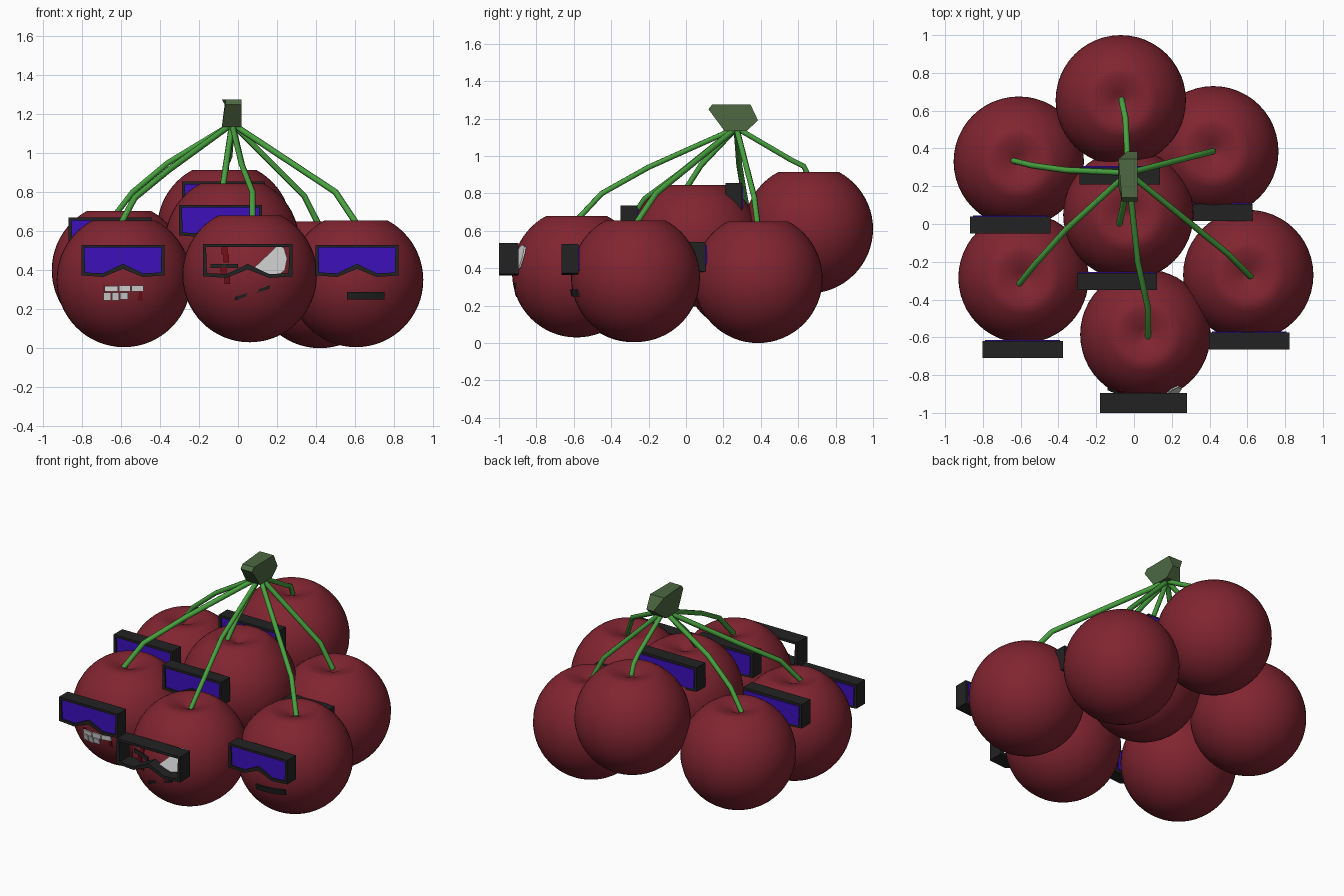
import bpy, bmesh, math
from mathutils import Vector

cube = bpy.data.objects.get("Cube")
if cube:
    bpy.data.objects.remove(cube, do_unlink=True)


def material(name, r, g, b):
    m = bpy.data.materials.new(name)
    m.use_nodes = True
    m.diffuse_color = (r, g, b, 1)
    m.node_tree.nodes["Principled BSDF"].inputs["Base Color"].default_value = (r, g, b, 1)
    return m


RED = material("cherry red", 0.22, 0.018, 0.03)
BLUE = material("lens blue", 0.045, 0.005, 0.5)
BLACK = material("frame black", 0.016, 0.016, 0.016)
STEM = material("stem green", 0.065, 0.36, 0.05)
KNOB = material("knob green", 0.075, 0.14, 0.055)
WHITE = material("eye white", 0.7, 0.7, 0.7)
SCAR = material("scar red", 0.15, 0.004, 0.008)
R = 0.345


def finish(name, bm, mat, smooth=False):
    bmesh.ops.recalc_face_normals(bm, faces=bm.faces[:])
    mesh = bpy.data.meshes.new(name)
    bm.to_mesh(mesh)
    bm.free()
    mesh.materials.append(mat)
    ob = bpy.data.objects.new(name, mesh)
    bpy.context.collection.objects.link(ob)
    if smooth:
        for p in mesh.polygons:
            p.use_smooth = True
    return ob


def cherry(name, c):
    """Sphere with a dimpled top."""
    bm = bmesh.new()
    bmesh.ops.create_uvsphere(bm, u_segments=48, v_segments=32, radius=R)
    rim = 0.16
    for v in bm.verts:
        r = math.hypot(v.co.x, v.co.y)
        if v.co.z > 0 and r < rim:
            v.co.z = math.sqrt(R * R - rim * rim) - 0.05 * (1 - r / rim) ** 2
        v.co += Vector(c)
    finish(name, bm, RED, True)


def prism(name, pts, mat, front, back):
    """Outline in x, z closed between two depth functions."""
    bm = bmesh.new()
    a = [bm.verts.new((x, front(x, z), z)) for x, z in pts]
    b = [bm.verts.new((x, back(x, z), z)) for x, z in pts]
    bm.faces.new(a)
    bm.faces.new(b[::-1])
    for i in range(len(pts)):
        j = (i + 1) % len(pts)
        bm.faces.new((a[j], a[i], b[i], b[j]))
    return finish(name, bm, mat)


def on_cherry(name, c, pts, mat, lift=0.012):
    """Thin plate following the front of a cherry."""
    def surface(x, z):
        return c[1] - math.sqrt(R * R - (x - c[0]) ** 2 - (z - c[2]) ** 2)
    prism(name, pts, mat, lambda x, z: surface(x, z) - lift,
          lambda x, z: surface(x, z) - lift + 0.009)


def box(x0, x1, z0, z1):
    return [(x0, z0), (x1, z0), (x1, z1), (x0, z1)]


OUTER = [(-1, 1), (1, 1), (1, 0.05), (0.48, 0), (0, 0.25), (-0.48, 0), (-1, 0.05)]
INNER = [(-0.93, 0.91), (0.93, 0.91), (0.91, 0.14), (0.48, 0.11), (0, 0.41),
         (-0.48, 0.11), (-0.91, 0.14)]


def goggles(name, cx, half, z0, z1, y0, y1, lens=True):
    def place(pts):
        return [(cx + u * half, z0 + v * (z1 - z0)) for u, v in pts]
    bm = bmesh.new()
    loops = [[bm.verts.new((x, y, z)) for x, z in place(pts)]
             for pts, y in ((OUTER, y0), (INNER, y0), (INNER, y1), (OUTER, y1))]
    n = len(OUTER)
    for k in range(4):
        p, q = loops[k], loops[(k + 1) % 4]
        for i in range(n):
            j = (i + 1) % n
            bm.faces.new((p[i], p[j], q[j], q[i]))
    finish(name + "_goggle_frame", bm, BLACK)
    if lens:
        prism(name + "_goggle_lens", place(INNER), BLUE,
              lambda x, z: y0 + 0.01, lambda x, z: y1 + 0.006)


def stem(name, pts):
    cu = bpy.data.curves.new(name, "CURVE")
    cu.dimensions = "3D"
    cu.bevel_depth = 0.016
    cu.bevel_resolution = 1
    cu.use_fill_caps = True
    sp = cu.splines.new("POLY")
    sp.points.add(len(pts) - 1)
    for p, co in zip(sp.points, pts):
        p.co = (*co, 1)
    cu.materials.append(STEM)
    ob = bpy.data.objects.new(name, cu)
    bpy.context.collection.objects.link(ob)


# Cherries: centre, then goggle centre x, bottom z and front y, then stem bends
FRONT, LEFT, RIGHT = (0.06, -0.585, 0.375), (0.605, -0.27, 0.35), (-0.585, -0.285, 0.35)
cherries = {
    "front": (FRONT, (0.05, 0.36, -1.0),
              [(0.02, -0.2, 0.94), (0.075, -0.45, 0.8), (0.075, -0.6, 0.64)]),
    "left": (LEFT, (0.61, 0.365, -0.665), [(0.5, -0.16, 0.8), (0.62, -0.28, 0.62)]),
    "right": (RIGHT, (-0.59, 0.365, -0.71),
              [(-0.36, -0.03, 0.91), (-0.53, -0.22, 0.77), (-0.61, -0.32, 0.62)]),
    "middle": ((-0.03, 0.05, 0.54), (-0.09, 0.57, -0.35),
               [(-0.06, 0.08, 0.95), (-0.08, -0.01, 0.81)]),
    "back_left": ((0.42, 0.385, 0.345), (0.415, 0.375, 0.015),
                  [(0.34, 0.365, 0.78), (0.42, 0.385, 0.62)]),
    "back_right": ((-0.61, 0.33, 0.4), (-0.655, 0.505, -0.05),
                   [(-0.36, 0.285, 0.95), (-0.54, 0.31, 0.8), (-0.64, 0.335, 0.67)]),
    "back": ((-0.07, 0.655, 0.61), (-0.075, 0.69, 0.21),
             [(-0.045, 0.56, 0.98), (-0.06, 0.63, 0.945), (-0.065, 0.66, 0.88)]),
}
for name, (c, (gx, gz, gy), bends) in cherries.items():
    cherry(name + "_cherry", c)
    big = name == "front"
    goggles(name, gx, 0.23 if big else 0.213, gz, gz + (0.175 if big else 0.165),
            gy, gy + (0.105 if big else 0.09), not big)
    top = Vector((-0.03, 0.27, 1.15))
    stem(name + "_stem", [top + (Vector(bends[0]) - top) * 0.02] + bends)

# Knob joining the stems
side = [(0.12, 1.25), (0.14, 1.275), (0.345, 1.275), (0.385, 1.19), (0.325, 1.135), (0.205, 1.135)]
bm = bmesh.new()
ends = [[bm.verts.new((x, y, z)) for y, z in side] for x in (-0.083, 0.018)]
for i in (0, 1):
    ends[0][i].co.x += 0.018
ends[0][3].co.x += 0.05
bm.faces.new(ends[0])
bm.faces.new(ends[1])
for i in range(len(side)):
    j = (i + 1) % len(side)
    bm.faces.new((ends[0][i], ends[0][j], ends[1][j], ends[1][i]))
finish("stem_knob", bm, KNOB)

# Front cherry face: open eye, shut eye, scar and crooked mouth
on_cherry("open_eye", FRONT, [(0.08, 0.41), (0.14, 0.375), (0.2, 0.368), (0.24, 0.4), (0.252, 0.46),
                              (0.235, 0.515), (0.2, 0.525), (0.165, 0.49)], WHITE, 0.016)
on_cherry("shut_eye", FRONT, box(-0.14, 0, 0.41, 0.432), BLACK, 0.016)
for i, (x, z) in enumerate([(-0.07, 0.49), (-0.06, 0.45), (-0.075, 0.385), (-0.055, 0.34)]):
    on_cherry(f"scar_{i}", FRONT, box(x - 0.015, x + 0.015, z - 0.01, z + 0.03), SCAR)
on_cherry("crooked_mouth", FRONT, [(-0.015, 0.245), (0.16, 0.305), (0.165, 0.322), (-0.015, 0.262)], BLACK)

# Left cherry mouth, in short pieces that follow the curve
for i in range(4):
    x = 0.56 + i * 0.0475
    on_cherry(f"straight_mouth_{i}", LEFT, box(x, x + 0.0475, 0.25, 0.287), BLACK)

# Right cherry uneven teeth
on_cherry("mouth_gap", RIGHT, box(-0.69, -0.49, 0.243, 0.322), SCAR, 0.007)
for i, (x0, x1, z0, z1) in enumerate([(-0.685, -0.615, 0.29, 0.318), (-0.61, -0.55, 0.29, 0.322),
                                      (-0.545, -0.485, 0.29, 0.322), (-0.69, -0.65, 0.245, 0.285),
                                      (-0.645, -0.61, 0.245, 0.285), (-0.605, -0.565, 0.25, 0.285)]):
    on_cherry(f"tooth_{i}", RIGHT, box(x0, x1, z0, z1), WHITE, 0.014)
